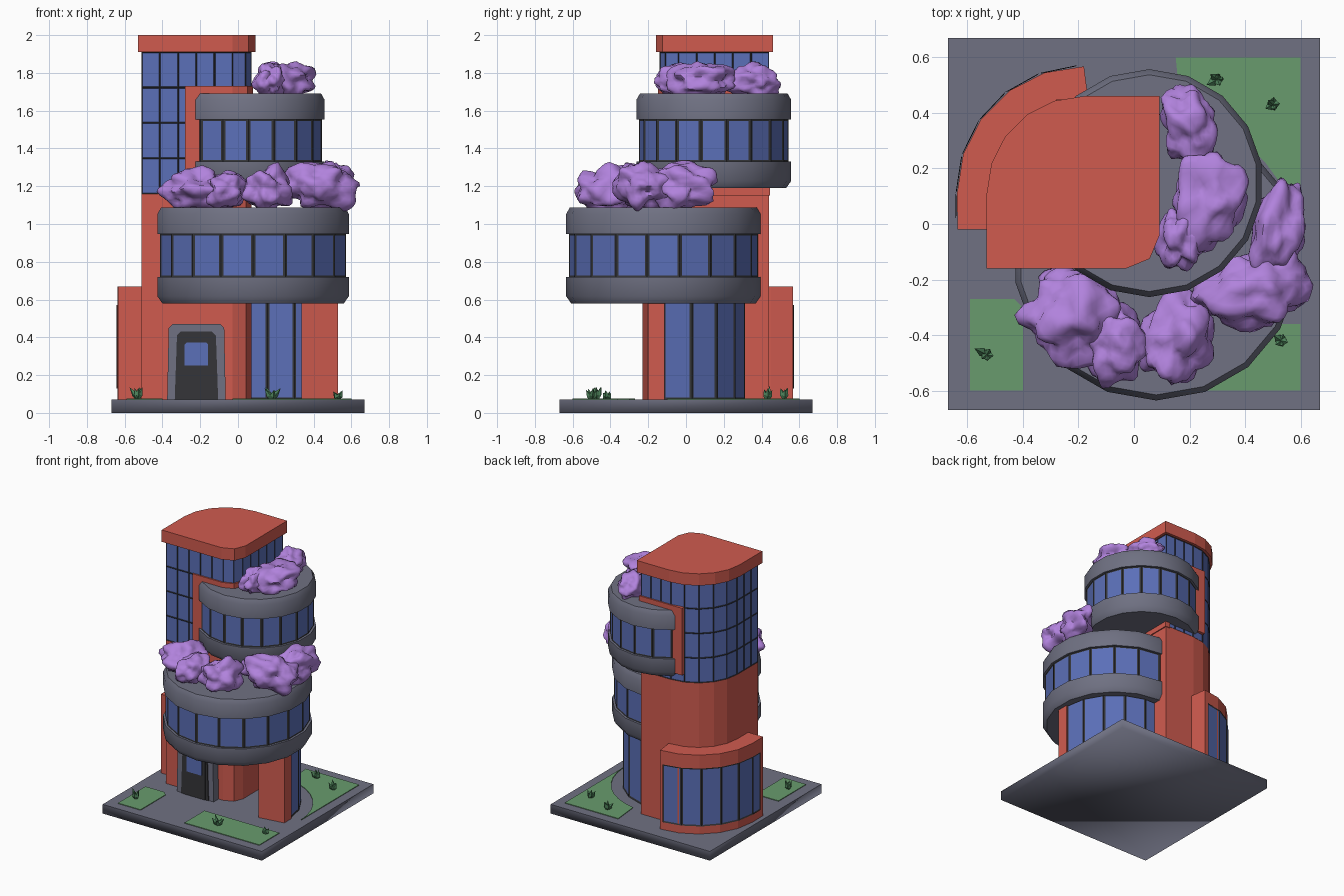
import bpy, bmesh, math, random
from mathutils import Vector, Matrix, noise

cube = bpy.data.objects.get("Cube")
if cube:
    bpy.data.objects.remove(cube)
random.seed(4)


def material(name, rgb):
    m = bpy.data.materials.new(name)
    m.use_nodes = True
    m.diffuse_color = (*rgb, 1)
    node = next(n for n in m.node_tree.nodes if n.type == 'BSDF_PRINCIPLED')
    node.inputs["Base Color"].default_value = (*rgb, 1)
    return m


RED = material("red_plaster", (.63, .105, .078))
GREY = material("grey_concrete", (.16, .165, .225))
DARK = material("dark_metal", (.035, .036, .04))
BLUE = material("blue_glass", (.105, .16, .48))
GREEN = material("green_lawn", (.14, .33, .155))
LEAF = material("dark_green_grass", (.08, .24, .11))
PURPLE = material("purple_foliage", (.44, .225, .72))


def finish(name, bm, *mats, smooth=None):
    mesh = bpy.data.meshes.new(name)
    bm.to_mesh(mesh)
    bm.free()
    ob = bpy.data.objects.new(name, mesh)
    bpy.context.collection.objects.link(ob)
    for m in mats:
        mesh.materials.append(m)
    if smooth:
        bpy.ops.object.select_all(action='DESELECT')
        ob.select_set(True)
        bpy.context.view_layer.objects.active = ob
        bpy.ops.object.shade_smooth_by_angle(angle=math.radians(smooth))
    return ob


def prism(name, pts, lo, hi, mat, axis='z'):
    """Extrude an outline along z, or an x-z outline along y."""
    bm = bmesh.new()
    place = (lambda p, h: (p[0], p[1], h)) if axis == 'z' else (lambda p, h: (p[0], h, p[1]))
    face = bm.faces.new([bm.verts.new(place(p, lo)) for p in pts])
    new = bmesh.ops.extrude_face_region(bm, geom=[face])["geom"]
    step = place((0, 0), hi - lo)
    bmesh.ops.translate(bm, vec=step, verts=[v for v in new if isinstance(v, bmesh.types.BMVert)])
    bmesh.ops.recalc_face_normals(bm, faces=bm.faces)
    return finish(name, bm, mat)


def rect(x0, x1, y0, y1):
    return [(x0, y0), (x1, y0), (x1, y1), (x0, y1)]


def arc(cx, cy, r, a0, a1, n):
    angles = [math.radians(a0 + (a1 - a0) * i / n) for i in range(n + 1)]
    return [(cx + r * math.cos(a), cy + r * math.sin(a)) for a in angles]


def glazing(name, pts, z0, z1, rows, bar, closed=False):
    """Wall of panes: every quad is inset so its rim becomes a dark bar."""
    bm = bmesh.new()
    grid = [[bm.verts.new((x, y, z0 + (z1 - z0) * r / rows)) for x, y in pts]
            for r in range(rows + 1)]
    n = len(pts)
    panes = []
    for low, top in zip(grid, grid[1:]):
        for i in range(n if closed else n - 1):
            j = (i + 1) % n
            panes.append(bm.faces.new((low[i], low[j], top[j], top[i])))
    bm.normal_update()
    bmesh.ops.inset_individual(bm, faces=panes, thickness=bar, depth=-.003)
    for f in panes:
        f.material_index = 1
    return finish(name, bm, DARK, BLUE)


def tower_outline(m=0.0):
    """Plan of the tower: one wide round corner and one small one."""
    x0, x1, y0, y1 = -.51 - m, .072 + m, -.14 - m, .44 + m
    r, s = .33 + m, .1 + m
    return ([(x0, y0)] + arc(x1 - s, y0 + s, s, -90, 0, 2) + [(x1, y1)]
            + arc(x0 + r, y1 - r, r, 90, 180, 5))


def split(pts, size):
    out = []
    for a, b in zip(pts, pts[1:] + pts[:1]):
        a, b = Vector(a), Vector(b)
        n = max(1, round((b - a).length / size))
        out += [tuple(a.lerp(b, i / n)) for i in range(n)]
    return out


# Base slab, with a crisp top edge and soft underside
slab = prism("base_slab", rect(-.67, .67, -.67, .67), 0, .07, GREY)
for p in slab.data.polygons:
    p.use_smooth = True
for e in slab.data.edges:
    e.use_edge_sharp = all(slab.data.vertices[v].co.z > .06 for v in e.vertices)

# Lawns
prism("lawn_right", [(-.59, -.6), (-.4, -.6), (-.4, -.3), (-.43, -.27), (-.59, -.27)], .069, .075, GREEN)
prism("lawn_front", rect(-.03, .6, -.6, -.36), .069, .075, GREEN)
prism("lawn_back", [(.6, -.1), (.6, .6), (.15, .6)] + arc(.08, -.12, .52, 80, 2, 8), .069, .075, GREEN)

# Tower, curtain wall and roof
prism("tower_wall", tower_outline(), .07, 1.16, RED)
prism("tower_core", tower_outline(-.01), 1.16, 1.91, DARK)
glazing("tower_windows", split(tower_outline(), .095), 1.16, 1.91, 4, .006, True)
prism("tower_roof", tower_outline(.02), 1.91, 2.0, RED)

# Red surround where the upper balcony meets the tower
prism("balcony_surround", [(-.28, -.148), (-.03, -.148), (.05, -.118), (.08, -.04), (.08, .448), (-.28, .448)],
      1.22, 1.73, RED)
prism("east_wall_panel", rect(.04, .08, -.03, .445), 1.15, 1.3, RED)

# Curved annex with window
prism("annex", [(-.635, -.02), (-.165, -.02), (-.165, .45)] + arc(-.18, .11, .457, 90, 180, 5), .07, .67, RED)
glazing("annex_window", arc(-.18, .11, .462, 93, 180, 5) + [(-.642, .02)], .13, .57, 1, .014)


# Round storeys: two concrete bands with a ring of panes between them
def ring_storey(name, cx, cy, r, z0, z1):
    def band(label, profile):
        bm = bmesh.new()
        rings = [[bm.verts.new((x, y, z)) for x, y in arc(cx, cy, pr, -90, 250, 17)]
                 for pr, z in profile]
        for a, b in zip(rings, rings[1:]):
            for i in range(18):
                j = (i + 1) % 18
                bm.faces.new((a[i], a[j], b[j], b[i]))
        bm.faces.new(rings[0][::-1])
        bm.faces.new(rings[-1])
        finish(name + label, bm, GREY, smooth=40)

    band("_lower_band", [(r - .027, z0), (r, z0 + .038), (r, z0 + .14)])
    band("_upper_band", [(r, z1 - .14), (r, z1 - .035), (r - .02, z1)])
    glazing(name + "_windows", arc(cx, cy, r - .015, -90, 250, 17), z0 + .135, z1 - .135, 1, .018, True)


ring_storey("lower_storey", .08, -.12, .515, .58, 1.087)
ring_storey("upper_storey", .055, .147, .41, 1.19, 1.692)

# Ground floor curved glass and red fin wall
glazing("lobby_glass", arc(.08, -.12, .44, 0, 100, 5), .07, .59, 1, .017)
prism("fin_wall", [(.335, -.23), (.53, -.2), (.53, -.115), (.335, -.115)], .07, .6, RED)


# Entrance door
def door_shape(x0, x1, top, cut, taper=0.0, base=.07):
    return [(x0, base), (x1, base), (x1 - taper, top - cut), (x1 - taper - cut, top),
            (x0 + taper + cut, top), (x0 + taper, top - cut)]


prism("door_frame", door_shape(-.375, -.065, .47, .02, .008), -.2, -.13, GREY, 'y')
prism("door_surround", door_shape(-.335, -.105, .43, .02, .012), -.206, -.19, DARK, 'y')
prism("door_leaf", door_shape(-.31, -.13, .41, .01), -.21, -.2, DARK, 'y')
prism("door_window", door_shape(-.282, -.158, .372, .01, 0, .25), -.214, -.205, BLUE, 'y')


# Purple foliage, lumpy ellipsoids
def bush(name, centre, size, seed, turn=0):
    bm = bmesh.new()
    bmesh.ops.create_icosphere(bm, subdivisions=4, radius=1)
    for v in bm.verts:
        d = v.co.copy()
        k = Vector((seed * 3.7, seed * 1.3, seed * 2.1))
        v.co *= 1 + .4 * noise.noise(d * 1.6 + k) + .14 * noise.noise(d * 3.6 + k)
    spin = Matrix.Rotation(math.radians(turn), 4, 'Z')
    bm.transform(Matrix.Translation(centre) @ spin @ Matrix.Diagonal((*size, 1)))
    finish(name, bm, PURPLE, smooth=60)


bushes = [
    ((-.21, -.33, 1.17), (.17, .16, .11), -35), ((-.07, -.43, 1.18), (.11, .13, .1), 0),
    ((.16, -.42, 1.18), (.12, .16, .12), -15), ((.44, -.23, 1.2), (.19, .14, .13), 10),
    ((.52, -.03, 1.2), (.1, .17, .12), -10), ((.27, .09, 1.76), (.13, .17, .1), -10),
    ((.17, -.05, 1.76), (.08, .11, .09), 0), ((.2, .36, 1.75), (.1, .13, .09), 10)]
for i, (c, s, t) in enumerate(bushes):
    bush(f"bush_{i + 1}", c, s, i + 2, t)


# Grass tufts: leaning pointed blades
def tuft(name, x, y, size):
    bm = bmesh.new()
    for i in range(5):
        blade = bmesh.ops.create_cone(bm, segments=4, radius1=.008, radius2=.016, depth=.4)["verts"]
        tip = bmesh.ops.create_cone(bm, segments=4, radius1=.016, radius2=0, depth=.6)["verts"]
        bmesh.ops.translate(bm, verts=blade, vec=(0, 0, .2))
        bmesh.ops.translate(bm, verts=tip, vec=(0, 0, .7))
        lean = Matrix.Rotation(math.radians(random.uniform(15, 40)), 4, 'Y')
        spin = Matrix.Rotation(math.radians(72 * i + random.uniform(-15, 15)), 4, 'Z')
        scale = Matrix.Diagonal((1, 1, size * random.uniform(.7, 1.1), 1))
        bmesh.ops.transform(bm, verts=blade + tip,
                            matrix=Matrix.Translation((x, y, .072)) @ spin @ lean @ scale)
    finish(name, bm, LEAF)


spots = [(-.53, -.47, .08), (.18, -.5, .075), (.53, -.42, .05), (.3, .52, .08), (.5, .43, .075)]
for i, (x, y, s) in enumerate(spots):
    tuft(f"grass_tuft_{i + 1}", x, y, s)
